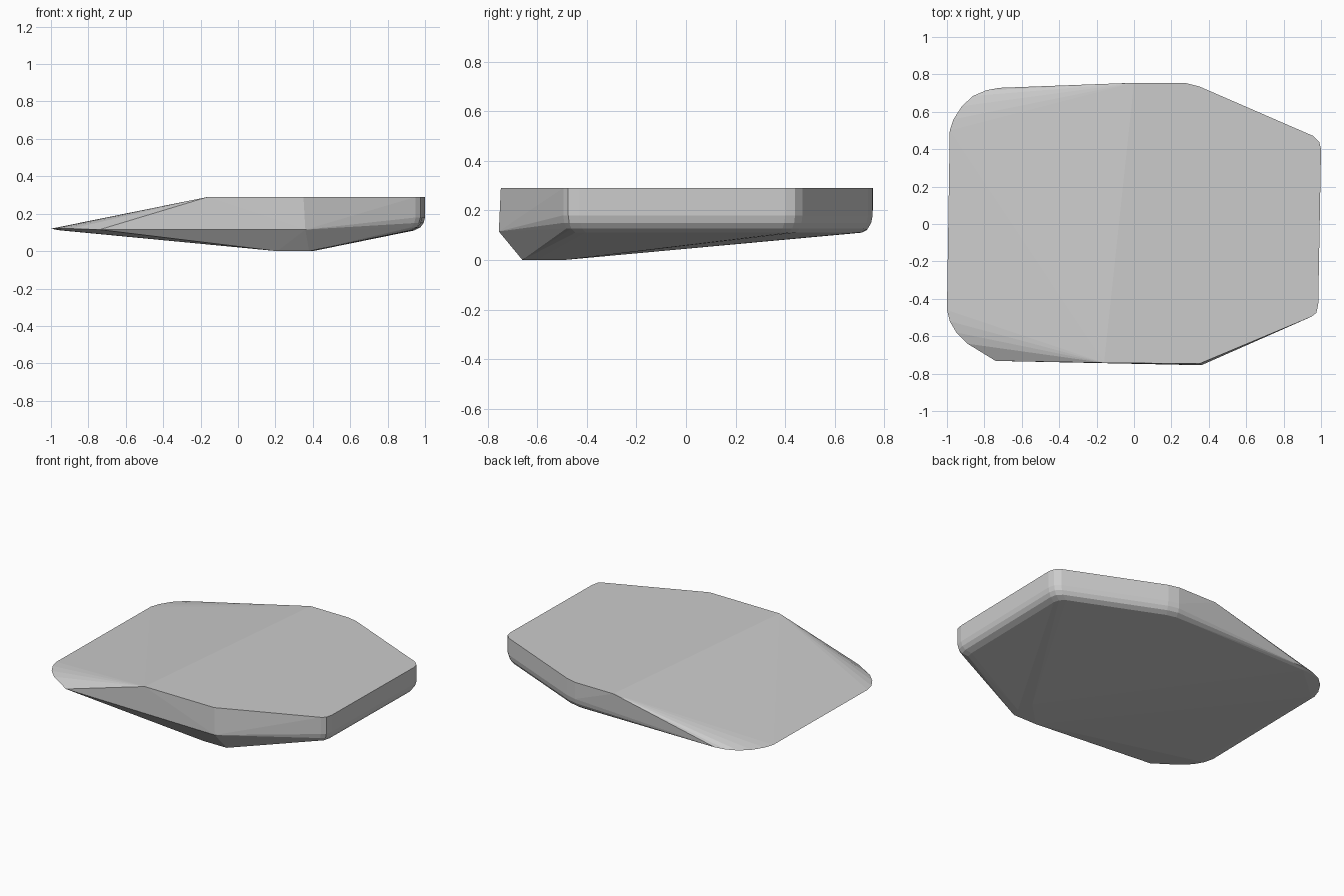
import bpy
import bmesh

cube = bpy.data.objects.get("Cube")
if cube:
    bpy.data.objects.remove(cube, do_unlink=True)

grey = bpy.data.materials.new("stone grey")
grey.use_nodes = True
colour = (0.6, 0.6, 0.6, 1)
grey.diffuse_color = colour
grey.node_tree.nodes["Principled BSDF"].inputs["Base Color"].default_value = colour

points = []


def ring(outline, z, inset=0.0):
    """Add an outline at one height, drawn in toward the middle."""
    points.extend((x * (1 - inset), y * (1 - inset), z) for x, y in outline)


# Upright wall on the right and back, rolled under at its foot
wall = [(0.95, -0.495), (0.975, -0.475), (0.985, -0.43), (1.0, 0.40),
        (0.99, 0.44), (0.96, 0.47), (0.35, 0.735), (0.28, 0.753), (0.0, 0.755)]
ring(wall, 0.29)
for z, inset in [(0.18, 0), (0.15, 0.008), (0.127, 0.025), (0.11, 0.06)]:
    ring(wall[:-1], z, inset)

# Front wall: flat upper edge and the sharp edge below it
ring([(-0.16, -0.742), (0.35, -0.747)], 0.29)
ring([(-0.74, -0.732), (0.36, -0.755)], 0.115)

# Thin tapered left edge with rounded corners
ring([(-0.89, -0.64), (-0.95, -0.58), (-0.985, -0.52), (-1.0, -0.46),
      (-0.985, 0.50), (-0.965, 0.56), (-0.92, 0.63), (-0.86, 0.685),
      (-0.79, 0.715), (-0.72, 0.728)], 0.12)
ring([(-0.95, -0.52), (-0.96, 0.50), (-0.72, 0.71)], 0.112)

# Lowest facet of the sloping underside
ring([(0.21, -0.66), (0.38, -0.66), (0.40, -0.60), (0.38, -0.49)], 0)

# Wrap the rings in one faceted skin
bm = bmesh.new()
for p in points:
    bm.verts.new(p)
result = bmesh.ops.convex_hull(bm, input=bm.verts[:])
loose = {v for v in result["geom_interior"] + result["geom_unused"]
         if isinstance(v, bmesh.types.BMVert)}
bmesh.ops.delete(bm, geom=list(loose), context="VERTS")
bmesh.ops.dissolve_limit(bm, angle_limit=0.003, verts=bm.verts[:], edges=bm.edges[:])
bmesh.ops.recalc_face_normals(bm, faces=bm.faces[:])

mesh = bpy.data.meshes.new("stone_slab")
bm.to_mesh(mesh)
bm.free()
mesh.materials.append(grey)
slab = bpy.data.objects.new("stone_slab", mesh)
bpy.context.collection.objects.link(slab)
